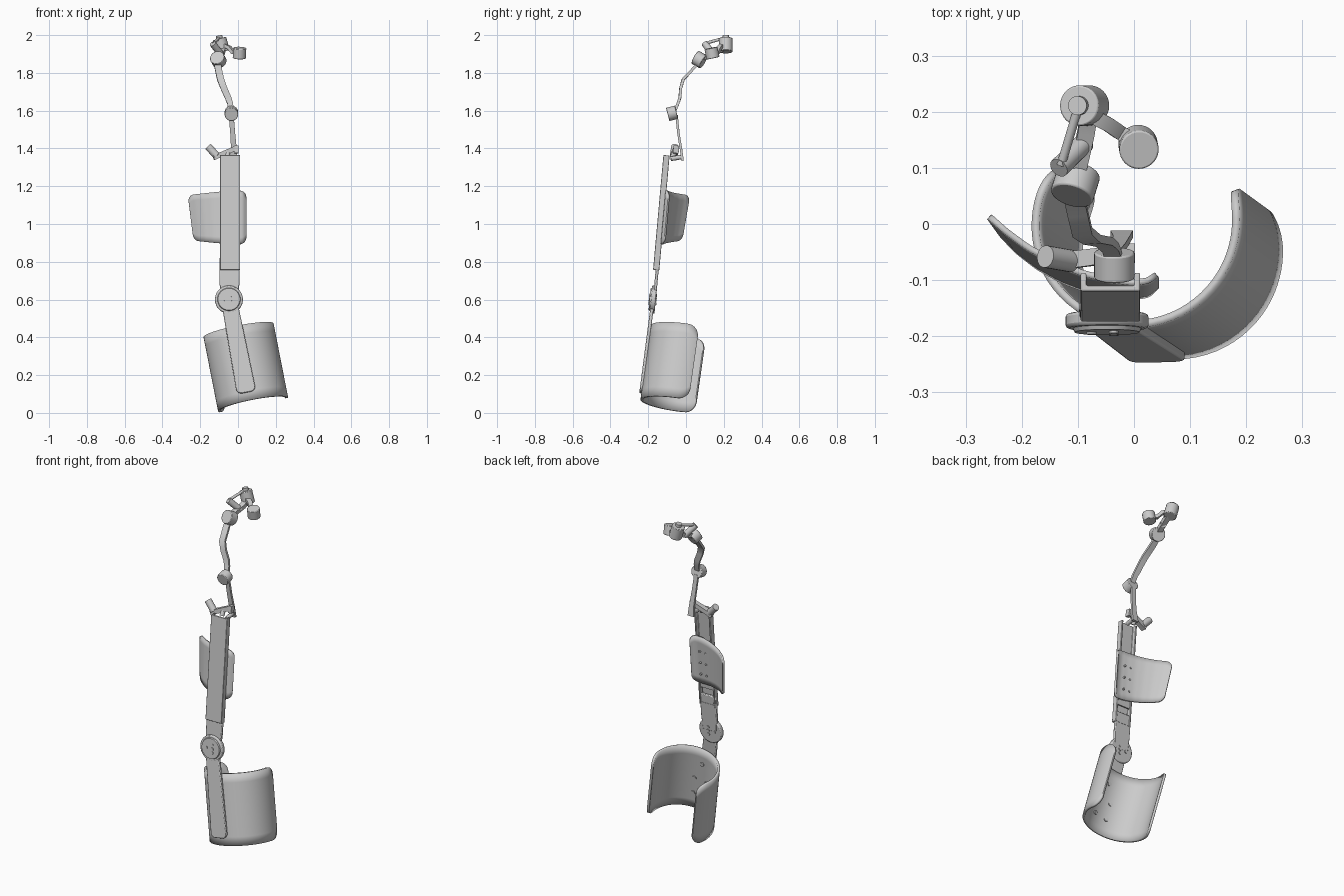
import bpy, bmesh, math
from mathutils import Vector, Matrix

if "Cube" in bpy.data.objects:
    bpy.data.objects.remove(bpy.data.objects["Cube"])

grey = bpy.data.materials.new("light_grey")
grey.diffuse_color = (0.6, 0.6, 0.6, 1)
grey.use_nodes = True
grey.node_tree.nodes["Principled BSDF"].inputs["Base Color"].default_value = grey.diffuse_color
V = Vector


def finish(name, bm, smooth=True):
    bmesh.ops.remove_doubles(bm, verts=bm.verts, dist=1e-5)
    bmesh.ops.recalc_face_normals(bm, faces=bm.faces)
    me = bpy.data.meshes.new(name)
    bm.to_mesh(me)
    bm.free()
    me.materials.append(grey)
    ob = bpy.data.objects.new(name, me)
    bpy.context.collection.objects.link(ob)
    if smooth:
        bpy.ops.object.select_all(action='DESELECT')
        ob.select_set(True)
        bpy.context.view_layer.objects.active = ob
        bpy.ops.object.shade_smooth_by_angle(angle=math.radians(35))
    return ob


def bevel(ob, width):
    m = ob.modifiers.new("bevel", 'BEVEL')
    m.width, m.segments, m.limit_method = width, 2, 'ANGLE'


def prism(name, outline, origin, a, b, c):
    """Outline in the a/b plane, extruded along c, centred on origin."""
    bm = bmesh.new()
    f = bm.faces.new([bm.verts.new(origin + a * u + b * v - c / 2) for u, v in outline])
    ext = bmesh.ops.extrude_face_region(bm, geom=[f])
    bmesh.ops.translate(bm, vec=c, verts=[e for e in ext["geom"] if isinstance(e, bmesh.types.BMVert)])
    return finish(name, bm)


def rod(name, p, q, r, n=32, r2=None):
    """Cylinder from p to q."""
    p, q = V(p), V(q)
    d = q - p
    bm = bmesh.new()
    bmesh.ops.create_cone(bm, cap_ends=True, segments=n, radius1=r, radius2=r2 or r, depth=d.length)
    rot = d.to_track_quat('Z', 'Y').to_matrix().to_4x4()
    bm.transform(Matrix.Translation((p + q) / 2) @ rot)
    return finish(name, bm)


def strap(name, pts, width, thick, side=V((1, 0, 0))):
    """Flat strip swept along a path; width is one value per point."""
    pts = [V(p) for p in pts]
    bm, rings = bmesh.new(), []
    for i, p in enumerate(pts):
        t = (pts[min(i + 1, len(pts) - 1)] - pts[max(i - 1, 0)]).normalized()
        n = t.cross(side).normalized()
        s = n.cross(t).normalized() * width[i] / 2
        n *= thick / 2
        rings.append([bm.verts.new(p + k) for k in (s + n, n - s, -s - n, s - n)])
    for r0, r1 in zip(rings, rings[1:]):
        for k in range(4):
            bm.faces.new((r0[k], r0[k - 1], r1[k - 1], r1[k]))
    bm.faces.new(rings[0])
    bm.faces.new(rings[-1])
    return finish(name, bm)


def panel(name, point, length, corner, height, thick, cols=40, rows=8):
    """Curved sheet point(s, v), with rounded corners at both ends of s."""
    bm, grid = bmesh.new(), []
    for i in range(cols + 1):
        f = 0.5 - 0.5 * math.cos(math.pi * i / cols)
        s = f * length
        d = min(s, length - s)
        inset = corner - math.sqrt(corner ** 2 - (corner - d) ** 2) if d < corner else 0
        lo, hi = inset, height - inset
        grid.append([bm.verts.new(point(s, lo + (hi - lo) * j / rows)) for j in range(rows + 1)])
    for a, b in zip(grid, grid[1:]):
        for j in range(rows):
            bm.faces.new((a[j], b[j], b[j + 1], a[j + 1]))
    ob = finish(name, bm)
    m = ob.modifiers.new("thickness", 'SOLIDIFY')
    m.thickness, m.offset = thick, 0
    return ob


def arc(cx, cy, r, a0, a1, n=10):
    return [(cx + r * math.cos(math.radians(a0 + (a1 - a0) * i / n)),
             cy + r * math.sin(math.radians(a0 + (a1 - a0) * i / n))) for i in range(n + 1)]


# Calf shell: open tilted cylinder wrapped further round the left side
bottom, top = V((0.08, -0.054, 0.045)), V((0.003, 0.002, 0.437))
axis = (top - bottom).normalized()
sx = (V((1, 0, 0)) - axis * axis.x).normalized()
sy = axis.cross(sx)
R, A0, A1 = 0.182, math.radians(-215), math.radians(20)


def shell_point(s, v):
    a = A0 + s / R
    return bottom + axis * v + (sx * math.cos(a) + sy * math.sin(a)) * R


panel("calf_shell", shell_point, R * (A1 - A0), 0.06, (top - bottom).length, 0.014, 64)

# Bolts inside the calf shell
for i, (deg, v) in enumerate([(-103, .10), (-77, .10), (-103, .2), (-77, .2), (-90, .31)]):
    p = shell_point(R * (math.radians(deg) - A0), v)
    inward = ((bottom + axis * v) - p).normalized()
    rod(f"shell_bolt_{i}", p, p + inward * 0.013, 0.012, 16)

# Lower leg bar with rounded end
knee, foot = V((-0.048, -0.174, 0.60)), V((0.036, -0.232, 0.155))
up = (knee - foot).normalized()
across = (V((1, 0, 0)) - up * up.x).normalized()
fwd = across.cross(up)
L = (knee - foot).length
bar = [(0.042, L), (-0.042, L)] + arc(-0.023, -0.02, 0.028, 180, 270, 6) + arc(0.023, -0.02, 0.028, 270, 360, 6)
bevel(prism("lower_bar", bar, foot, across, up, fwd * 0.018), 0.004)

# Knee joint disc, rim and screws
bx = V((1, 0, 0))
bup = V((0, 0.09, 1)).normalized()
bn = V((0, -1, 0.09)).normalized()
bevel(rod("knee_disc", knee - bn * 0.014, knee + bn * 0.012, 0.074, 48), 0.006)
rod("knee_cap", knee + bn * 0.01, knee + bn * 0.019, 0.062, 48, 0.058)
for i, (u, w) in enumerate([(-.028, 0), (.012, .022), (.012, -.022), (.012, 0)]):
    p = knee + bx * u + bup * w
    rod(f"knee_screw_{i}", p + bn * 0.015, p + bn * 0.023, 0.009, 14)
    rod(f"knee_screw_back_{i}", p - bn * 0.012, p - bn * 0.019, 0.009, 14)

# Thin link plate between knee and thigh channel
c = V((-0.045, -0.158, 0.70))
link = [(-.045, -.1), (.045, -.1), (.052, -.02), (.053, .12), (-.053, .12), (-.052, -.02)]
bevel(prism("knee_link", link, c, bx, bup, bn * 0.016), 0.004)

# Thigh channel: U section open to the back, sloping down to the front
ch = [(-.053, .016), (.053, .016), (.053, -.017), (.043, -.017), (.043, .006), (-.043, .006), (-.043, -.017), (-.053, -.017)]
cc = V((-0.042, -0.131, 1.06))
bevel(prism("thigh_channel", ch, cc, bx, bn, bup * 0.61), 0.003)
prism("channel_end_plate", [(-.05, -.015), (.05, -.015), (.05, .012), (-.05, .012)], cc - bup * 0.298, bx, bn, bup * 0.014)
prism("channel_insert", [(-.042, -.2), (.042, -.2), (.042, .1), (-.042, .1)], cc - bn * 0.008, bx, bup, bn * 0.008)

# Thigh plate: curved pad fixed behind the channel
path = [V(p) for p in [(-.262, .008), (-.23, -.022), (-.19, -.052), (-.14, -.08), (-.09, -.1),
                       (-.04, -.112), (0, -.117), (.025, -.113), (.041, -.1)]]
lens = [0]
for a, b in zip(path, path[1:]):
    lens.append(lens[-1] + (b - a).length)


def plate_point(s, v):
    k = max(i for i in range(len(path) - 1) if lens[i] <= s + 1e-9)
    p = path[k].lerp(path[k + 1], (s - lens[k]) / (lens[k + 1] - lens[k]))
    t = 1 - min(1, s / 0.27)
    w = v / 0.285
    z = 0.892 + 0.02 * t + w * (0.285 - 0.045 * t)
    return V((p.x + 0.03 * t * (1 - w), p.y + 0.09 * (z - 1.04) - 0.02 * t * (1 - w), z))


panel("thigh_plate", plate_point, lens[-1], 0.04, 0.285, 0.011, 36)
for i in range(6):
    p = V((-.06 + .04 * (i % 2), -.108, .95 + .07 * (i // 2)))
    p.y += 0.09 * (p.z - 1.04)
    rod(f"plate_screw_{i}", p, p + V((0, .01, 0)), 0.006, 12)

# Clip at the top of the channel
rod("clip_pin", (-.158, -.058, 1.41), (-.112, -.066, 1.36), 0.02, 20)
strap("clip_bar", [(-.13, -.066, 1.35), (-.08, -.06, 1.372), (-.01, -.05, 1.402)], [.03, .03, .026], .026, V((0, 1, 0)))
strap("clip_tab", [(-.008, -.05, 1.415), (-.008, -.055, 1.375)], [.02, .02], .03)
rod("clip_post", (-.055, -.075, 1.35), (-.055, -.055, 1.385), 0.013, 14)
rod("clip_foot", (-.02, -.08, 1.345), (-.02, -.02, 1.355), 0.012, 14)

# Lower thin arm and its pivot
strap("lower_arm", [(-.022, -.018, 1.335), (-.022, -.027, 1.40), (-.028, -.04, 1.48), (-.036, -.05, 1.575)],
      [.04, .03, .026, .026], .013)
bevel(rod("lower_pivot", (-.035, -.097, 1.58), (-.035, -.05, 1.592), 0.036), .003)

# Curved upper arm and its pivot
strap("upper_arm", [(-.036, -.058, 1.60), (-.042, -.042, 1.64), (-.053, -.032, 1.67), (-.075, -.028, 1.72),
                    (-.092, -.015, 1.765), (-.1, .018, 1.80), (-.106, .045, 1.83), (-.108, .07, 1.86)],
      [.03, .03, .033, .034, .036, .036, .036, .036], .015)
bevel(rod("upper_pivot", (-.111, .05, 1.882), (-.098, .092, 1.858), 0.039), .003)

# Head linkage: neck, sleeve and tie rod
strap("neck_link", [(-.105, .08, 1.875), (-.095, .12, 1.895), (-.085, .165, 1.91), (-.08, .2, 1.93)], [.03] * 4, .025)
rod("sleeve", (-.134, .1, 1.955), (-.088, .145, 1.895), 0.018, 20)
rod("tie_rod", (-.13, .105, 1.957), (-.1, .205, 1.985), 0.008, 12)

# Tall cylinder with top knob
bevel(rod("rear_drum", (-.078, .211, 1.912), (-.098, .211, 1.982), 0.036), .003)
rod("rear_knob", (-.097, .211, 1.98), (-.101, .211, 1.998), 0.017, 20)

# Side cylinder on a bracket
strap("side_bracket", [(-.07, .19, 1.945), (-.047, .178, 1.935), (-.025, .163, 1.908), (.005, .145, 1.905)],
      [.026] * 4, .018, V((.5, .86, 0)))
bevel(rod("side_drum", (.007, .143, 1.878), (.009, .132, 1.932), 0.035), .003)
